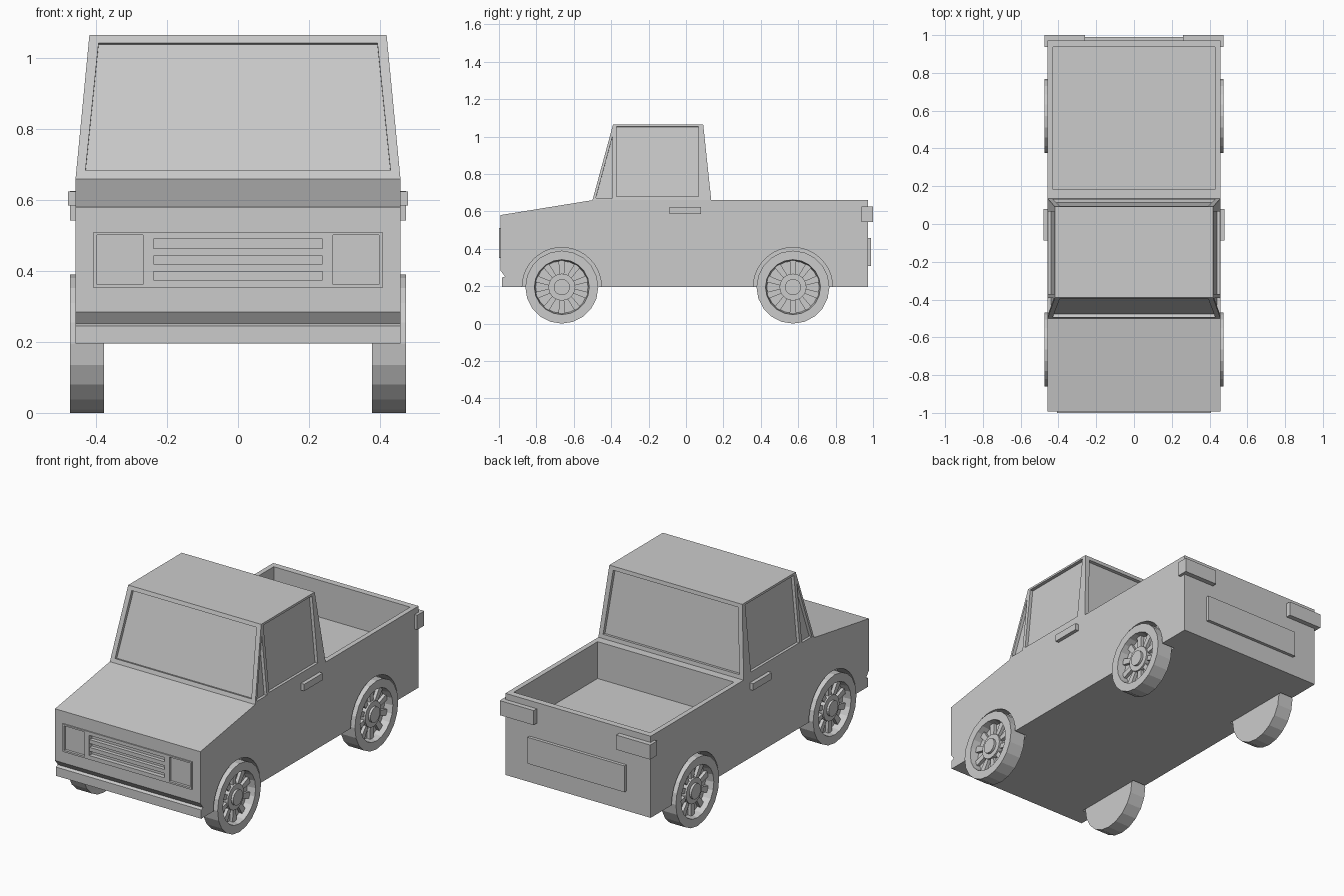
import bpy, bmesh, math
from mathutils import Vector

old = bpy.data.objects.get("Cube")
if old:
    bpy.data.objects.remove(old, do_unlink=True)

paint = bpy.data.materials.new("plain grey")
paint.use_nodes = True
grey = (0.6, 0.6, 0.6, 1)
paint.diffuse_color = grey
paint.node_tree.nodes["Principled BSDF"].inputs["Base Color"].default_value = grey


def finish(name, bm):
    bmesh.ops.recalc_face_normals(bm, faces=bm.faces)
    mesh = bpy.data.meshes.new(name)
    bm.to_mesh(mesh)
    bm.free()
    mesh.materials.append(paint)
    obj = bpy.data.objects.new(name, mesh)
    bpy.context.collection.objects.link(obj)
    return obj


def loft(name, first, second):
    """Solid between two matching outlines."""
    bm = bmesh.new()
    a = [bm.verts.new(p) for p in first]
    b = [bm.verts.new(p) for p in second]
    bm.faces.new(a)
    bm.faces.new(b[::-1])
    for i in range(len(a)):
        j = (i + 1) % len(a)
        bm.faces.new((a[i], a[j], b[j], b[i]))
    return finish(name, bm)


def box(name, x, y, z):
    corners = [(x[0], y[0]), (x[1], y[0]), (x[1], y[1]), (x[0], y[1])]
    return loft(name, [(*c, z[0]) for c in corners], [(*c, z[1]) for c in corners])


def lathe(name, profile, cy, cz, sides=20):
    """Spin (x, radius) rings about an axle parallel to x."""
    bm = bmesh.new()
    rings = []
    for x, r in profile:
        turn = [2 * math.pi * i / sides for i in range(sides)]
        rings.append([bm.verts.new((x, cy + r * math.cos(t), cz + r * math.sin(t))) for t in turn])
    for a, b in zip(rings, rings[1:]):
        for i in range(sides):
            j = (i + 1) % sides
            bm.faces.new((a[i], a[j], b[j], b[i]))
    bm.faces.new(rings[0])
    bm.faces.new(rings[-1])
    return finish(name, bm)


def carve(target, cutters):
    for c in cutters:
        c.hide_render = True
        mod = target.modifiers.new("cut", "BOOLEAN")
        mod.operation, mod.solver, mod.object = "DIFFERENCE", "EXACT", c
        bpy.context.view_layer.objects.active = target
        bpy.ops.object.modifier_apply(modifier=mod.name)
        bpy.data.objects.remove(c, do_unlink=True)


def pane_cutter(points, depth=0.018):
    """Prism straddling a cab face, for a sunken window."""
    p = [Vector(q) for q in points]
    n = (p[1] - p[0]).cross(p[2] - p[0]).normalized()
    if n.dot(p[0] - Vector((0, -0.15, 0.85))) < 0:
        n = -n
    return loft("window_cutter", [q + n * 0.04 for q in p], [q - n * depth for q in p])


HALF, BELT, ROOF = 0.458, 0.66, 1.065
AXLES, AXLE_Z = (-0.664, 0.572), 0.195

# Lower body with hood, bumper groove, cargo bed and wheel arches
side = [(-0.985, 0.195), (-0.985, 0.245), (-0.968, 0.252), (-0.993, 0.285), (-0.993, 0.58),
        (-0.5, BELT), (0.972, BELT), (0.972, 0.195)]
body = loft("body", [(-HALF, *p) for p in side], [(HALF, *p) for p in side])
cuts = [box("bed_cutter", (-0.43, 0.43), (0.182, 0.936), (0.45, 0.8))]
for s in (-1, 1):
    for y in AXLES:
        cuts.append(lathe("arch_cutter", [(s * 0.375, 0.212), (s * 0.6, 0.212)], y, AXLE_Z, 40))
carve(body, cuts)

# Tapered cab
base = [(-HALF, -0.5), (HALF, -0.5), (HALF, 0.135), (-HALF, 0.135)]
top = [(-0.419, -0.39), (0.419, -0.39), (0.419, 0.092), (-0.419, 0.092)]
cab = loft("cab", [(*p, BELT) for p in base], [(*p, ROOF) for p in top])


def slope(z, low, high):
    return low + (high - low) * (z - BELT) / (ROOF - BELT)


# Sunken windshield, rear window, door windows and quarter windows
cuts = []
for low, high in ((-0.5, -0.39), (0.135, 0.092)):
    shape = [(-0.43, 0.683), (0.43, 0.683), (0.393, 1.043), (-0.393, 1.043)]
    cuts.append(pane_cutter([(x, slope(z, low, high), z) for x, z in shape]))
door = [(-0.371, 0.68), (0.067, 0.68), (0.067, 1.053), (-0.371, 1.053)]
quarter = [(-0.482, 0.672), (-0.392, 0.672), (-0.392, 1.005)]
for s in (-1, 1):
    for shape in (door, quarter):
        cuts.append(pane_cutter([(s * slope(z, HALF, 0.419), y, z) for y, z in shape]))
carve(cab, cuts)

# Front panel with sunken lamps and slatted grille
panel = box("front_panel", (-0.407, 0.407), (-1.0, -0.98), (0.352, 0.51))
lamp_z, grille_z = (0.362, 0.501), (0.375, 0.49)
for part in (panel, body):
    carve(part, [box("lamp_cutter", (-0.398, -0.268), (-1.1, -0.985), lamp_z),
                 box("lamp_cutter", (0.268, 0.398), (-1.1, -0.985), lamp_z),
                 box("grille_cutter", (-0.238, 0.238), (-1.1, -0.975), grille_z)])
for z in (0.398, 0.442):
    box("grille_slat", (-0.238, 0.238), (-0.996, -0.97), (z, z + 0.022))

# Rear plate
box("rear_plate", (-0.305, 0.305), (0.96, 0.99), (0.307, 0.457))

# Mirrored details: door handles, tail lamps, wheels
for s, label in ((-1, "right"), (1, "left")):
    box(label + "_door_handle", (s * 0.45, s * 0.479), (-0.088, 0.079), (0.585, 0.624))
    box(label + "_tail_lamp", (s * 0.26, s * 0.474), (0.937, 1.0), (0.542, 0.625))
    for y, end in zip(AXLES, ("front", "rear")):
        name = label + "_" + end
        lathe(name + "_wheel", [(s * 0.378, 0.195), (s * 0.473, 0.195), (s * 0.473, 0.147),
                                (s * 0.425, 0.14)], y, AXLE_Z)
        lathe(name + "_hub", [(s * 0.42, 0.072), (s * 0.452, 0.072), (s * 0.452, 0.043),
                              (s * 0.465, 0.043)], y, AXLE_Z)
        for i in range(10):
            t = 2 * math.pi * (i + 0.5) / 10
            out = Vector((0, math.cos(t), math.sin(t)))
            across = Vector((0, -math.sin(t), math.cos(t)))
            hub = Vector((0, y, AXLE_Z))
            quad = [hub + out * r + across * w for r, w in
                    ((0.06, -0.012), (0.143, -0.018), (0.143, 0.018), (0.06, 0.012))]
            loft(name + "_spoke", [q + Vector((s * 0.42, 0, 0)) for q in quad],
                 [q + Vector((s * 0.443, 0, 0)) for q in quad])
